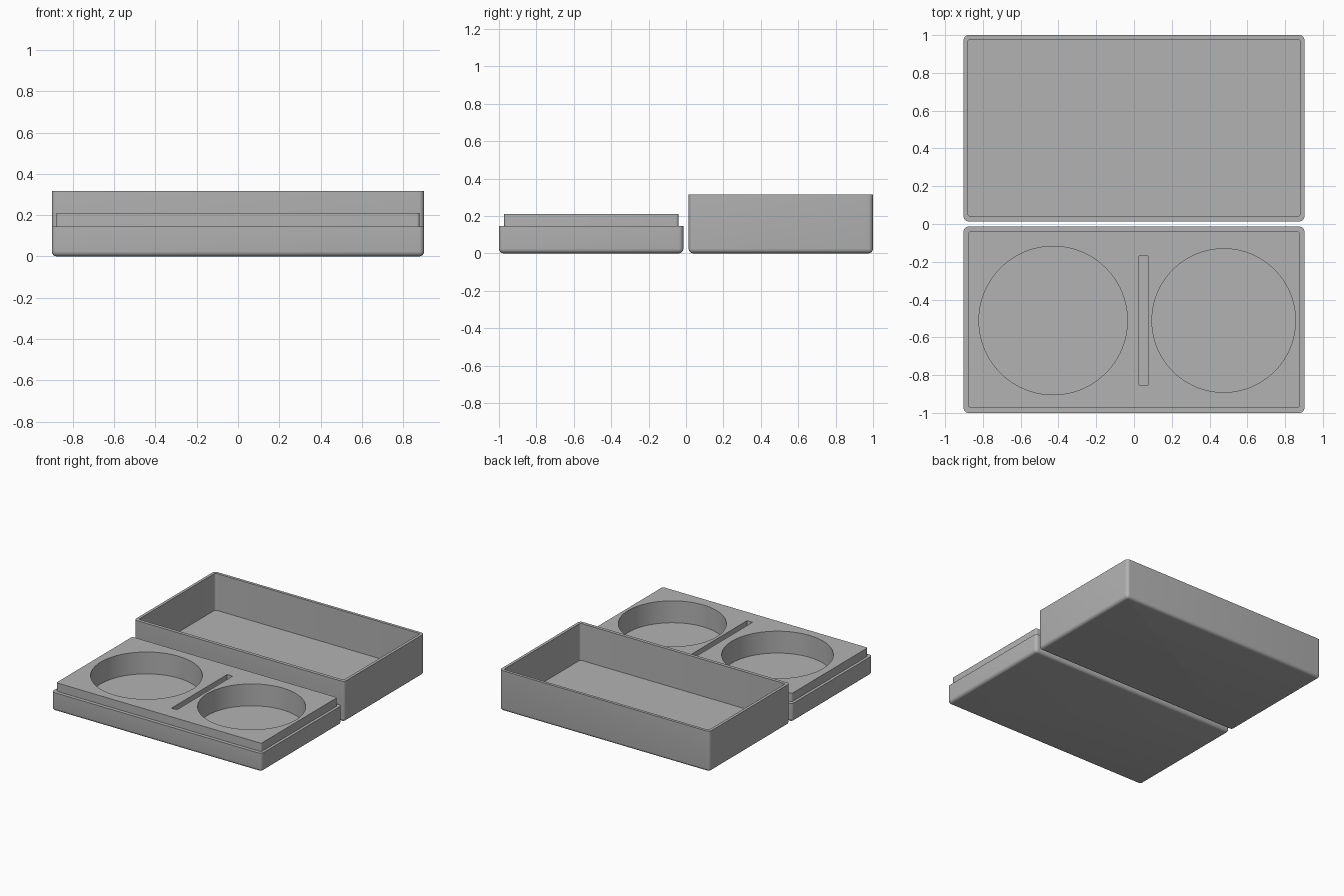
import bpy
import bmesh
import math

if "Cube" in bpy.data.objects:
    bpy.data.objects.remove(bpy.data.objects["Cube"])

grey = bpy.data.materials.new("mid_grey")
grey.diffuse_color = (0.45, 0.45, 0.45, 1)
grey.use_nodes = True
grey.node_tree.nodes["Principled BSDF"].inputs["Base Color"].default_value = grey.diffuse_color

SEG = 6      # steps per rounded corner
R = 0.025    # outer edge radius


def rounded_loop(bm, cy, hx, hy, r, z):
    """One rounded-rectangle ring of vertices."""
    ring = []
    for q, (sx, sy) in enumerate([(1, 1), (-1, 1), (-1, -1), (1, -1)]):
        for i in range(SEG + 1):
            a = math.pi / 2 * (q + i / SEG)
            ring.append(bm.verts.new((sx * (hx - r) + r * math.cos(a),
                                      cy + sy * (hy - r) + r * math.sin(a), z)))
    return ring


def make_object(bm, name):
    bmesh.ops.recalc_face_normals(bm, faces=bm.faces)
    mesh = bpy.data.meshes.new(name)
    bm.to_mesh(mesh)
    bm.free()
    mesh.materials.append(grey)
    obj = bpy.data.objects.new(name, mesh)
    bpy.context.collection.objects.link(obj)
    return obj


def stacked(name, levels):
    """Skin a solid through rings of (cy, half_x, half_y, radius, z)."""
    bm = bmesh.new()
    rings = [rounded_loop(bm, *level) for level in levels]
    for a, b in zip(rings, rings[1:]):
        for i in range(len(a)):
            j = (i + 1) % len(a)
            bm.faces.new((a[i], a[j], b[j], b[i]))
    bm.faces.new(rings[0][::-1])
    bm.faces.new(rings[-1])
    return make_object(bm, name)


def rounded_bottom(cy, hx, hy):
    """Rings of a quarter-round bottom edge."""
    rings = []
    for i in range(SEG):
        a = math.pi / 2 * i / (SEG - 1)
        inset = R * (1 - math.sin(a))
        rings.append((cy, hx - inset, hy - inset,
                      max(R - inset, 0.002), R * (1 - math.cos(a))))
    return rings


def finish(obj):
    bpy.ops.object.select_all(action='DESELECT')
    obj.select_set(True)
    bpy.context.view_layer.objects.active = obj
    bpy.ops.object.shade_smooth_by_angle(angle=math.radians(30))


# Hollow lid, lying open side up
lid = stacked("lid", rounded_bottom(0.507, 0.902, 0.493) + [
    (0.507, 0.902, 0.493, R, 0.316),
    (0.509, 0.880, 0.469, 0.015, 0.316),
    (0.509, 0.880, 0.469, 0.015, 0.03)])
finish(lid)

# Base tray with a raised lip that fits the lid
base = stacked("base_tray", rounded_bottom(-0.507, 0.902, 0.493) + [
    (-0.507, 0.902, 0.493, R, 0.145),
    (-0.506, 0.880, 0.466, 0.015, 0.145),
    (-0.506, 0.880, 0.466, 0.015, 0.21)])

# Cutters: two round wells and a narrow slot
FLOOR, TOP = 0.04, 0.4
cutters = []
for name, x, r in (("large_well_cutter", -0.428, 0.393),
                   ("small_well_cutter", 0.475, 0.380)):
    bm = bmesh.new()
    bmesh.ops.create_cone(bm, cap_ends=True, segments=96, radius1=r, radius2=r,
                          depth=TOP - FLOOR)
    bmesh.ops.translate(bm, verts=bm.verts, vec=(x, -0.511, (TOP + FLOOR) / 2))
    cutters.append(make_object(bm, name))
bm = bmesh.new()
bmesh.ops.create_cube(bm, size=1)
bmesh.ops.scale(bm, verts=bm.verts, vec=(0.047, 0.683, TOP - FLOOR))
bmesh.ops.translate(bm, verts=bm.verts, vec=(0.05, -0.512, (TOP + FLOOR) / 2))
cutters.append(make_object(bm, "slot_cutter"))

# Cut the recesses, then remove the cutters
bpy.context.view_layer.objects.active = base
for cutter in cutters:
    mod = base.modifiers.new(cutter.name, 'BOOLEAN')
    mod.operation = 'DIFFERENCE'
    mod.solver = 'EXACT'
    mod.object = cutter
    bpy.ops.object.modifier_apply(modifier=mod.name)
    bpy.data.objects.remove(cutter)
finish(base)
